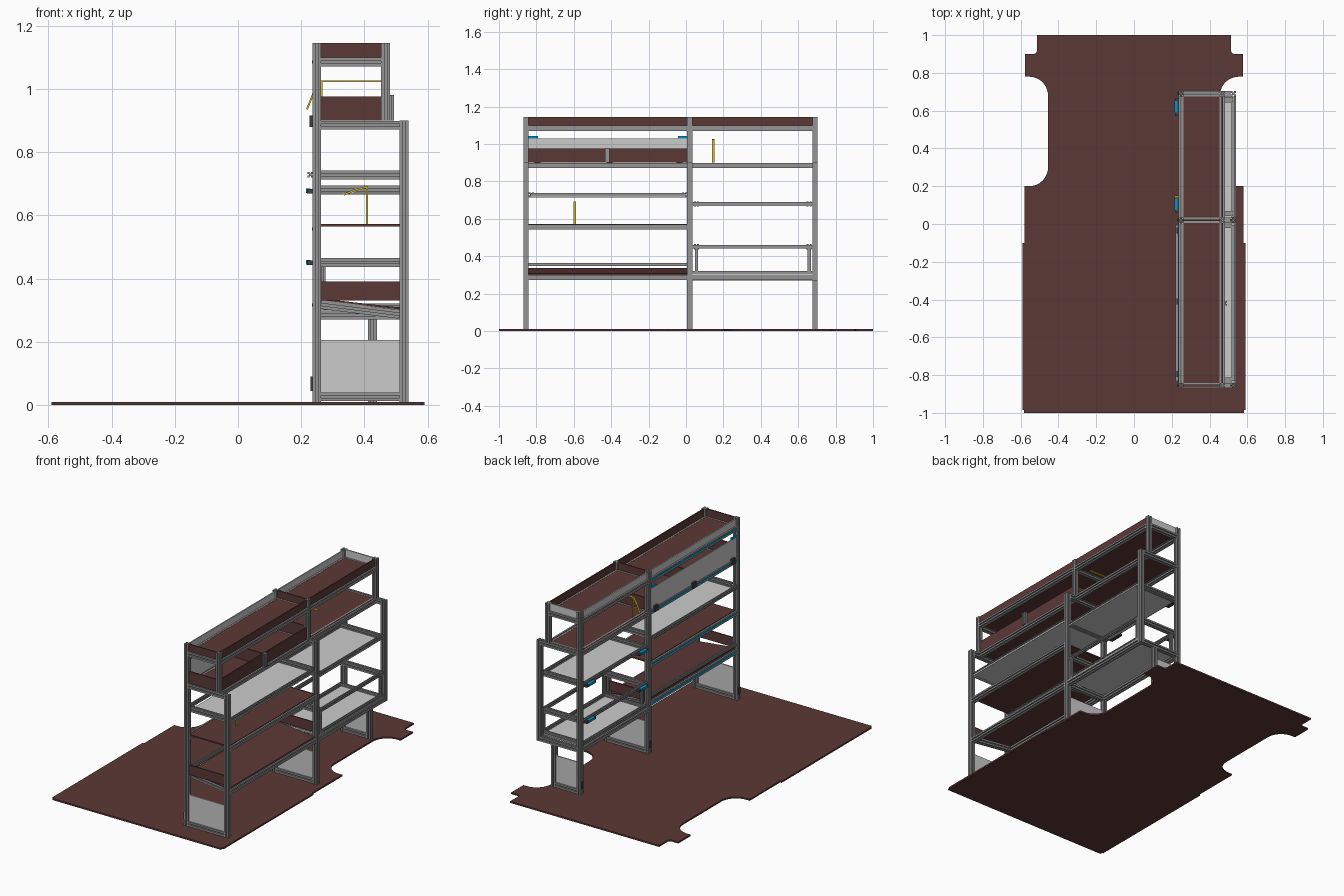
import bpy, bmesh, math
from mathutils import Vector, Matrix

if "Cube" in bpy.data.objects:
    bpy.data.objects.remove(bpy.data.objects["Cube"])


def material(name, rgb):
    m = bpy.data.materials.new(name)
    m.diffuse_color = (*rgb, 1)
    m.use_nodes = True
    m.node_tree.nodes["Principled BSDF"].inputs["Base Color"].default_value = m.diffuse_color
    return m


RED = material("brown_ply", (0.105, 0.04, 0.037))
BLUE = material("blue_trim", (0.0, 0.3, 0.6))
YELLOW = material("yellow", (0.7, 0.5, 0.03))
DARK = material("dark_metal", (0.05, 0.05, 0.055))
STEEL = material("aluminium", (0.3, 0.3, 0.3))


def finish(name, bm, mat):
    bmesh.ops.recalc_face_normals(bm, faces=bm.faces)
    me = bpy.data.meshes.new(name)
    bm.to_mesh(me)
    bm.free()
    ob = bpy.data.objects.new(name, me)
    bpy.context.collection.objects.link(ob)
    if mat:
        me.materials.append(mat)
    return ob


def prism(name, pts, vec, mat=None):
    bm = bmesh.new()
    f = bm.faces.new([bm.verts.new(p) for p in pts])
    r = bmesh.ops.extrude_face_region(bm, geom=[f])
    bmesh.ops.translate(bm, vec=vec, verts=[v for v in r["geom"] if isinstance(v, bmesh.types.BMVert)])
    return finish(name, bm, mat)


def box(name, x, y, z, mat=None):
    pts = [(x[0], y[0], z[0]), (x[1], y[0], z[0]), (x[1], y[1], z[0]), (x[0], y[1], z[0])]
    return prism(name, pts, (0, 0, z[1] - z[0]), mat)


def bar(name, a, b, s=0.028, mat=STEEL):
    """slotted square extrusion between two points"""
    a, b = Vector(a), Vector(b)
    d = (b - a).normalized()
    u = Vector((0, 1, 0)) if abs(d.y) < 0.5 else Vector((1, 0, 0))
    v = d.cross(u).normalized()
    h, w, k = s / 2, s * 0.13, s * 0.27
    prof = []
    for i in range(4):
        rot = Matrix.Rotation(i * math.pi / 2, 2)
        prof += [rot @ Vector(p) for p in [(-h, -h), (-w, -h), (-w, -h + k), (w, -h + k), (w, -h)]]
    return prism(name, [a + u * p.x + v * p.y for p in prof], b - a, mat)


# van floor with wheel arch cut-outs
def arc(cy, a0, a1):
    return [(0.555 + 0.1 * math.cos(math.radians(a0 + (a1 - a0) * i / 8)),
             cy + 0.1 * math.sin(math.radians(a0 + (a1 - a0) * i / 8))) for i in range(9)]


half = [(0.582, -1), (0.582, -0.985), (0.59, -0.985), (0.59, -0.1), (0.58, -0.1), (0.58, 0.2)]
half += arc(0.3, 270, 180) + arc(0.68, 180, 90)
half += [(0.577, 0.78), (0.577, 0.9), (0.53, 0.9), (0.519, 0.905), (0.514, 0.916), (0.514, 1)]
outline = half + [(-x, y) for x, y in reversed(half)]
prism("floor", [(x, y, 0) for x, y in outline], (0, 0, 0.01), RED)

F, B, U = 0.249, 0.525, 0.467           # aisle, wall and upper wall post centres
FRAMES = (-0.855, 0.02, 0.69)
BAYS = ((-0.841, 0.006), (0.034, 0.676))

# upright frames
for i, y in enumerate(FRAMES):
    last = i == 2
    bx = 0.425 if last else B
    bar("aisle_post", (F, y, 0.01), (F, y, 1.145))
    bar("wall_post", (B, y, 0.27 if last else 0.01), (B, y, 0.9))
    bar("upper_post", (U, y, 0.9), (U, y, 1.145))
    if last:
        bar("short_post", (bx, y, 0.01), (bx, y, 0.271))
    bar("foot_bar", (F + .014, y, 0.026), (bx - .014, y, 0.026))
    for z, xe in ((0.885, B), (1.085, U)):
        bar("cross_bar", (F + .014, y, z), (xe - .014, y, z))
    if i:
        bar("cross_bar", (F + .014, y, 0.285), (B - .014, y, 0.285))
    box("foot_panel", (F + .01, bx - .01), (y - .004, y + .004), (0.04, 0.205))
    box("end_board", (F + .01, U - .01), (y - .004, y + .004), (1.098, 1.145), None if last else RED)
    if i < 2:
        box("end_lip", (F + .01, U - .01), (y - .004, y + .004), (0.9, 0.975), RED)
        box("low_end_lip", (F + .01, B - .01), (y - .004, y + .004), (0.33, 0.39), RED)
    box("foot_latch", (0.229, 0.236), (y - .008, y + .008), (0.045, 0.09), DARK)

# bars, shelf at z 0.9 and top tray common to both bays
for y0, y1 in BAYS:
    for x in (F, U):
        for z in (0.885, 1.085):
            bar("long_bar", (x, y0, z), (x, y1, z))
    bar("low_wall_bar", (B, y0, 0.286), (B, y1, 0.286))
    box("middle_shelf", (F, U), (y0, y1), (0.892, 0.898), RED)
    box("top_shelf", (F, U), (y0, y1), (1.092, 1.098), RED)
    box("top_wall_board", (U - .003, U + .005), (y0, y1), (1.098, 1.145), RED)
    box("top_aisle_board", (F - .004, F + .004), (y0, y1), (1.098, 1.14))

# long bay: sloped low shelf, ply shelf, metal tray
y0, y1 = BAYS[0]
for y in (y0 + .014, y1 - .014):
    bar("sloped_bar", (F + .014, y, 0.318), (B - .014, y, 0.287))
    bar("tray_side", (F + .014, y, 0.728), (B - .01, y, 0.728))
bar("low_aisle_bar", (F, y0, 0.316), (F, y1, 0.316))
bar("low_aisle_rail", (F, y0, 0.357), (F, y1, 0.357), 0.016)
prism("sloped_shelf", [(F, y0, 0.332), (B, y0, 0.301), (B, y0, 0.307), (F, y0, 0.338)], (0, y1 - y0, 0), RED)
for x in (F, B):
    bar("ply_shelf_bar", (x, y0, 0.557), (x, y1, 0.557))
box("ply_shelf", (F, B), (y0, y1), (0.564, 0.572), RED)
box("metal_tray", (F, B + .01), (y0, y1), (0.714, 0.72))
for x in (F - .02, B):
    bar("tray_rail", (x, y0 + .01, 0.728), (x, y1 - .01, 0.728), 0.018)
box("shelf_wall_lip", (U - .003, U + .005), (y0, y1), (0.9, 0.975), RED)
box("lip_divider", (F + .02, U), (-0.424, -0.416), (0.9, 0.975), RED)
bar("lip_post", (U + .014, -0.42, 0.9), (U + .014, -0.42, 0.98), 0.024)
# hinged flap with latches and hinges
box("flap", (F - .01, F - .004), (y0, y1), (0.9, 1.03))
for y in (-0.795, -0.41, -0.035):
    box("flap_latch", (0.226, 0.24), (y - .016, y + .016), (0.88, 0.916), DARK)
for y in (y0 + .025, y1 - .025):
    box("flap_hinge", (F - .013, F - .003), (y - .025, y + .025), (1.03, 1.042), BLUE)
for z in (0.316, 0.557, 0.885, 1.085):
    box("blue_edge", (0.2335, 0.2355), (y0, y1), (z - .005, z + .005), BLUE)

# short bay: two metal drawers, the lower one railed
y0, y1 = BAYS[1]
bar("low_aisle_bar", (F, y0, 0.285), (F, y1, 0.285))
box("low_tray", (F, B + .01), (y0, y1), (0.3, 0.306))
box("high_tray", (F, B + .01), (y0, y1), (0.668, 0.674))
for z in (0.312, 0.451, 0.68):
    for x in (F, B):
        bar("drawer_rail", (x, y0, z), (x, y1, z), 0.018)
    for y in (y0 + .022, y1 - .018):
        bar("drawer_side", (F, y, z), (B, y, z), 0.018 if z < .4 else 0.028)
for x in (F + .018, B):
    for y in (y0 + .022, y1 - .018):
        bar("drawer_post", (x, y, 0.3), (x, y, 0.451), 0.018)
for z in (0.451, 0.677):
    for y in (0.105, 0.62):
        box("drawer_handle", (0.218, 0.24), (y - .045, y + .045), (z - .008, z + .006), DARK)
        box("handle_trim", (0.215, 0.23), (y - .03, y + .03), (z - .006, z + .008), BLUE)


# yellow bent hooks
def hook(y, path):
    for (xa, za), (xb, zb) in zip(path, path[1:]):
        a, b = Vector((xa, y - .007, za)), Vector((xb, y - .007, zb))
        n = (b - a).cross(Vector((0, 1, 0))).normalized() * .003
        prism("hook", [a - n, b - n, b + n, a + n], (0, .014, 0), YELLOW)


hook(0.145, [(0.455, 1.024), (0.262, 1.024), (0.238, 0.985), (0.218, 0.935)])
box("hook_stem", (0.262, 0.268), (0.138, 0.152), (0.9, 1.024), YELLOW)
hook(-0.595, [(0.41, 0.69), (0.37, 0.68), (0.335, 0.665)])
box("hook_stem", (0.405, 0.411), (-0.602, -0.588), (0.572, 0.69), YELLOW)
